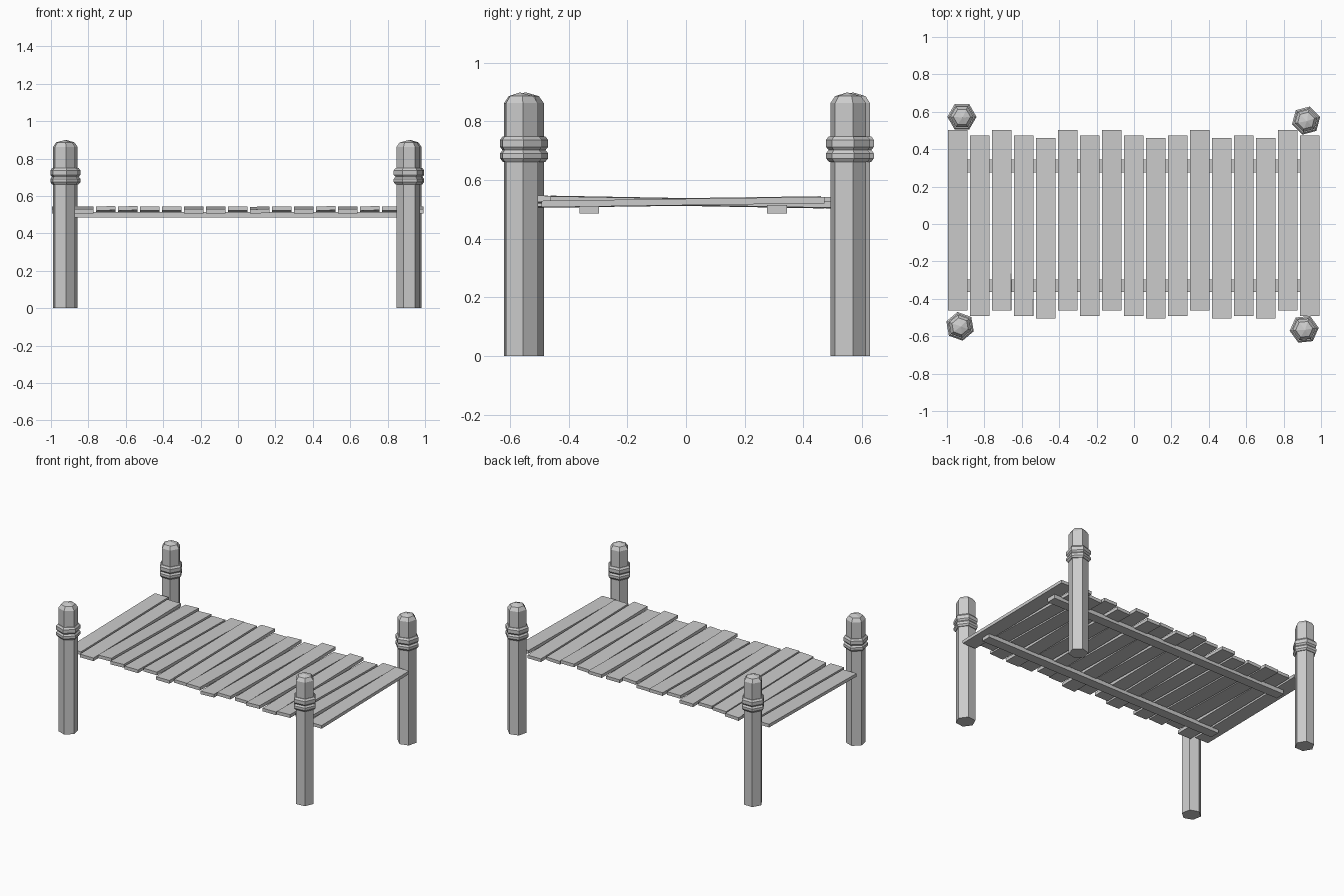
import bpy, bmesh
from math import cos, sin, pi, radians

if "Cube" in bpy.data.objects:
    bpy.data.objects.remove(bpy.data.objects["Cube"])


def make_object(name, bm):
    bmesh.ops.recalc_face_normals(bm, faces=bm.faces)
    mesh = bpy.data.meshes.new(name)
    bm.to_mesh(mesh)
    bm.free()
    ob = bpy.data.objects.new(name, mesh)
    bpy.context.collection.objects.link(ob)
    return ob


def box(name, loc, size, rot=(0, 0, 0)):
    bm = bmesh.new()
    bmesh.ops.create_cube(bm, size=1)
    bmesh.ops.scale(bm, vec=size, verts=bm.verts)
    ob = make_object(name, bm)
    ob.location, ob.rotation_euler = loc, rot
    return ob


def hex_lathe(name, profile, loc, angle, ring=False):
    """Sweep a (radius, z) profile round six sides; a ring closes on itself."""
    bm = bmesh.new()
    loops = [[bm.verts.new((r * cos(i * pi / 3), r * sin(i * pi / 3), z))
              for i in range(6)] for r, z in profile]
    pairs = list(zip(loops, loops[1:]))
    if ring:
        pairs.append((loops[-1], loops[0]))
    for a, b in pairs:
        for i in range(6):
            j = (i + 1) % 6
            bm.faces.new((a[i], a[j], b[j], b[i]))
    if not ring:
        bm.faces.new(loops[0])
        tip = bm.verts.new((0.004, -0.004, profile[-1][1] + 0.013))
        for i in range(6):
            bm.faces.new((loops[-1][i], loops[-1][(i + 1) % 6], tip))
    ob = make_object(name, bm)
    ob.location = loc
    ob.rotation_euler.z = radians(angle)
    return ob


# Deck planks: staggered in y and alternately tilted
shift = {"a": 0.02, "b": -0.01, "c": -0.0225}
stagger = "abab" "cabab" "cbacb" "cab"
raised_front = {2, 3, 4, 5, 8, 10, 12, 14, 15}
for i, key in enumerate(stagger):
    tilt = -0.018 if i in raised_front else 0.014
    roll = 0.04 if i in (2, 3, 9, 12, 14) else 0
    box(f"plank_{i + 1}", (-0.943 + 0.1177 * i, shift[key], 0.525),
        (0.104, 0.966, 0.022), (tilt, -roll, 0))

# Stringers under the planks
for side, y in (("back", 0.31), ("front", -0.33)):
    box(f"{side}_stringer", (0, y, 0.5), (1.88, 0.068, 0.028))

# Six-sided posts with chamfered tops and two rope bands
post_profile = [(0.063, 0), (0.063, 0.862), (0.046, 0.886)]
posts = {"back_left": (-0.92, 0.573, 0), "back_right": (0.92, 0.553, 15),
         "front_left": (-0.93, -0.547, 40), "front_right": (0.91, -0.563, 6)}
for name, (x, y, angle) in posts.items():
    hex_lathe(f"{name}_post", post_profile, (x, y, 0), angle)
    for band, z0, z1 in (("lower", 0.662, 0.703), ("upper", 0.701, 0.749)):
        b = 0.012
        hex_lathe(f"{name}_{band}_band",
                  [(0.055, z0), (0.068, z0), (0.078, z0 + b),
                   (0.078, z1 - b), (0.068, z1), (0.055, z1)],
                  (x, y, 0), angle, ring=True)
